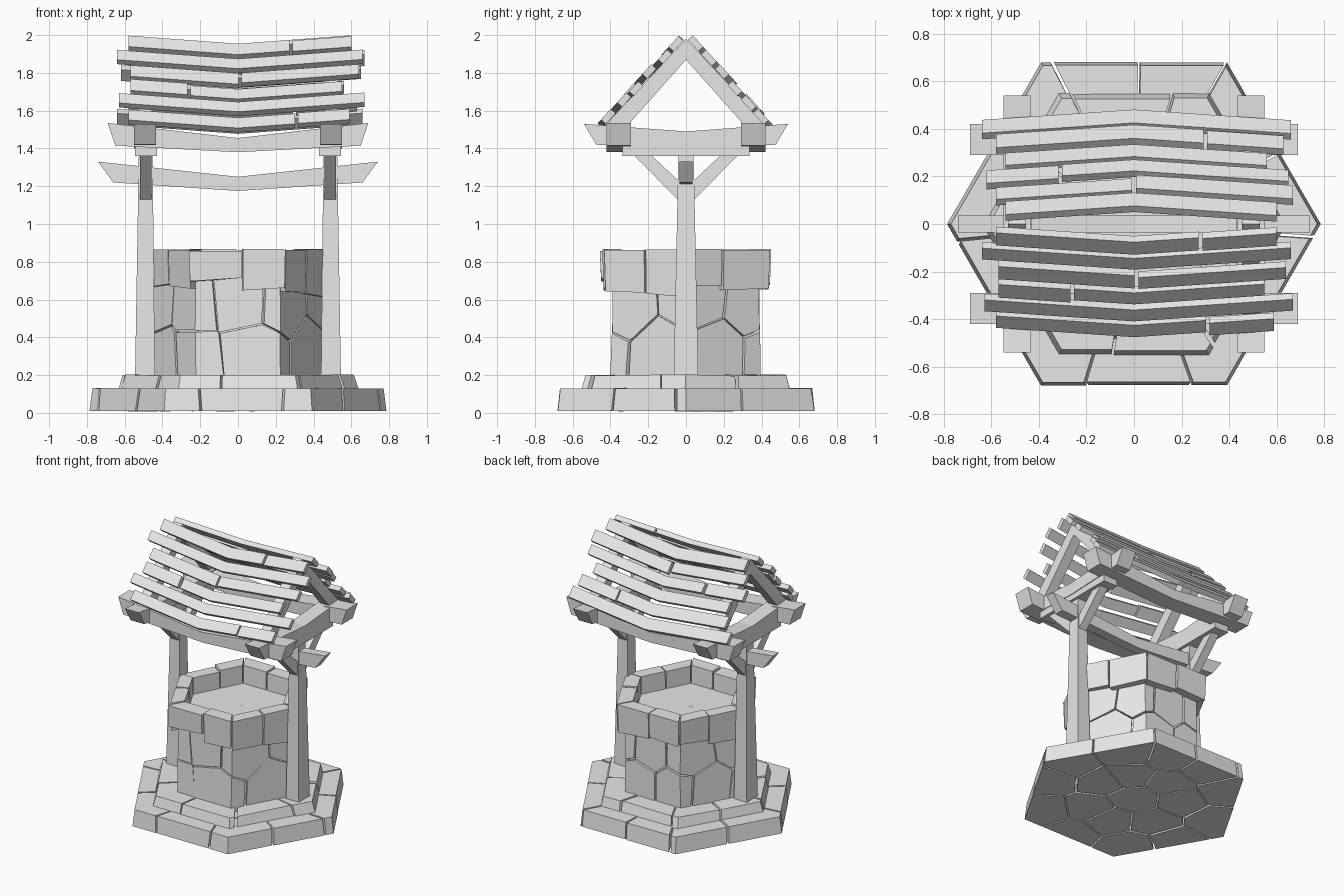
import bpy, bmesh, math, random
from mathutils import Matrix, Vector

random.seed(7)
if "Cube" in bpy.data.objects:
    bpy.data.objects.remove(bpy.data.objects["Cube"])

grey = bpy.data.materials.new("plain_grey")
grey.use_nodes = True
grey.diffuse_color = (0.8, 0.8, 0.8, 1)
grey.node_tree.nodes["Principled BSDF"].inputs["Base Color"].default_value = (0.8, 0.8, 0.8, 1)


def finish(name, bm):
    bmesh.ops.recalc_face_normals(bm, faces=bm.faces)
    mesh = bpy.data.meshes.new(name)
    bm.to_mesh(mesh)
    bm.free()
    mesh.materials.append(grey)
    obj = bpy.data.objects.new(name, mesh)
    bpy.context.scene.collection.objects.link(obj)
    return obj


def loft(bm, lower, upper):
    """Solid between two matching outlines."""
    a = [bm.verts.new(p) for p in lower]
    b = [bm.verts.new(p) for p in upper]
    bm.faces.new(a)
    bm.faces.new(b)
    for i in range(len(a)):
        j = (i + 1) % len(a)
        bm.faces.new((a[i], a[j], b[j], b[i]))


def prism(name, outline, place, lo, hi):
    """Extrude a 2D outline; place(u, v, depth) gives the 3D point."""
    bm = bmesh.new()
    loft(bm, [place(u, v, lo) for u, v in outline], [place(u, v, hi) for u, v in outline])
    return finish(name, bm)


def along_x(u, v, d):
    return Vector((u, d, v))


def along_y(u, v, d):
    return Vector((d, u, v))


def polar(r, turn, z=0.0):
    return Vector((r * math.cos(turn * math.tau), r * math.sin(turn * math.tau), z))


def hexagon(r, z):
    return [polar(r, i / 6, z) for i in range(6)]


def ring_seeds(count, r, z, wobble, start=0.0):
    return [polar(r, (i + start + random.uniform(-wobble, wobble)) / count,
                  z + random.uniform(-0.03, 0.03)) for i in range(count)]


def broken_stone(name, r_low, r_top, z0, z1, seeds, gap, tilt):
    """Hexagonal block split into irregular stones around the seed points."""
    whole = bmesh.new()
    for s in seeds:
        bm = bmesh.new()
        loft(bm, hexagon(r_low, z0), hexagon(r_top, z1))
        for o in seeds:
            if o is s:
                continue
            n = (o - s).normalized()
            bmesh.ops.bisect_plane(bm, geom=bm.verts[:] + bm.edges[:] + bm.faces[:],
                                   plane_co=(s + o) / 2 - n * gap / 2, plane_no=n, clear_outer=True)
            rim = [e for e in bm.edges if e.is_boundary]
            if rim:
                bmesh.ops.holes_fill(bm, edges=rim, sides=0)
        # settle every stone a little differently
        spin = Matrix.Rotation(random.uniform(-tilt, tilt), 3, polar(1, random.random()))
        bmesh.ops.rotate(bm, cent=s, matrix=spin, verts=bm.verts)
        bmesh.ops.translate(bm, vec=polar(random.uniform(-tilt, tilt) / 5, random.random()), verts=bm.verts)
        piece = bpy.data.meshes.new("piece")
        bm.to_mesh(piece)
        bm.free()
        whole.from_mesh(piece)
        bpy.data.meshes.remove(piece)
    return finish(name, whole)


# Stepped stone base
broken_stone("base_slab", 0.785, 0.77, 0.01, 0.13,
             ring_seeds(11, 0.62, 0.07, 0.25, 0.3) + ring_seeds(7, 0.32, 0.07, 0.25) + [Vector((0, 0, 0.07))],
             0.012, 0.012)
broken_stone("step_slab", 0.635, 0.61, 0.12, 0.2,
             ring_seeds(9, 0.5, 0.15, 0.25, 0.2) + [Vector((0, 0, 0.15))], 0.012, 0.03)

# Well wall: two courses of stones around a solid core
broken_stone("well_wall", 0.455, 0.445, 0.17, 0.73,
             ring_seeds(8, 0.32, 0.32, 0.25, 0.4) + ring_seeds(8, 0.32, 0.56, 0.25), 0.01, 0.03)
prism("well_core", [p.xy for p in hexagon(0.42, 0)], lambda u, v, d: Vector((u, v, d)), 0.15, 0.735)

# Rim stones, two for each side
bm = bmesh.new()
corners = [polar(0.49 if i % 3 == 0 else 0.52, i / 6) for i in range(6)]
nodes = []
for i in range(6):
    nodes += [corners[i], corners[i].lerp(corners[(i + 1) % 6], random.uniform(0.42, 0.58))]
for i in range(12):
    p, q = nodes[i], nodes[(i + 1) % 12]
    side = (q - p).normalized() * 0.005
    push = random.uniform(0.96, 1.02)
    low, top = random.uniform(0.6, 0.7), random.uniform(0.855, 0.868)
    shape = [p * 0.76 + side, p * push + side, q * push - side, q * 0.76 - side]
    drop = random.uniform(-0.02, 0.02)
    loft(bm, [v * 0.985 + Vector((0, 0, low + drop * (k > 1))) for k, v in enumerate(shape)],
         [v + Vector((0, 0, top)) for v in shape])
finish("well_rim", bm)


def bent(tip, tip_low, z_tip, z_tip_low, z_mid, z_mid_low):
    """Outline of a beam that sags in the middle."""
    return [(-tip, z_tip), (0, z_mid), (tip, z_tip), (tip_low, z_tip_low), (0, z_mid_low), (-tip_low, z_tip_low)]


# Sagging cross bar between the posts
prism("cross_bar", bent(0.74, 0.66, 1.33, 1.22, 1.25, 1.175), along_x, -0.035, 0.035)

for s, word in ((1, "left"), (-1, "right")):
    # Tapered post
    bm = bmesh.new()
    rect = ((0.44, 0.545, 0.065, 0.19), (0.452, 0.525, 0.04, 1.38))
    loft(bm, *[[Vector((s * x, y, z)) for x, y in ((a, -w), (b, -w), (b, w), (a, w))] for a, b, w, z in rect])
    finish(word + "_post", bm)

    # Post cap, sagging tie beam and rafters
    prism(word + "_post_cap", [(-0.335, 1.36), (0.335, 1.36), (0.335, 1.43), (-0.335, 1.43)],
          along_y, s * 0.43, s * 0.545)
    prism(word + "_tie_beam", bent(0.54, 0.475, 1.53, 1.42, 1.49, 1.40), along_y, s * 0.435, s * 0.55)
    prism(word + "_rafters", [(-0.44, 1.51), (0, 1.98), (0.44, 1.51), (0.32, 1.51), (0, 1.87), (-0.32, 1.51)],
          along_y, s * 0.455, s * 0.53)

    # Diagonal braces to front and back
    for f, end in ((-1, "front"), (1, "back")):
        prism(word + "_" + end + "_brace",
              [(f * 0.02, 1.13), (f * 0.045, 1.13), (f * 0.28, 1.37), (f * 0.19, 1.37), (f * 0.02, 1.21)],
              along_y, s * 0.457, s * 0.52)

# Eave beams
for f, end in ((-1, "front"), (1, "back")):
    prism(end + "_eave_beam", bent(0.69, 0.65, 1.535, 1.415, 1.455, 1.38), along_x, f * 0.29, f * 0.42)

# Roof boards: left end, right end, joint position (None for a whole board)
rows = {
    -1: [(-0.58, 0.60, 0.28), (-0.64, 0.66, None), (-0.57, 0.64, 0.01),
         (-0.57, 0.55, -0.26), (-0.63, 0.67, None), (-0.58, 0.59, 0.31)],
    1: [(-0.54, 0.60, None), (-0.58, 0.67, 0.0), (-0.62, 0.65, -0.31),
        (-0.54, 0.56, None), (-0.58, 0.63, 0.30), (-0.64, 0.66, None)],
}
down = Vector((0, 0.675, -0.738))
out = Vector((0, 0.738, 0.675))


def sag(x):
    return 0.06 * (1 - abs(x) / 0.6)


for f, end in ((-1, "front"), (1, "back")):
    def on_slope(u, v, d):
        p = Vector((u, 0.01, 1.975)) + down * v + out * d
        p.y *= f
        return p

    for r, (x0, x1, joint) in enumerate(rows[f]):
        spans = [(x0, x1)] if joint is None else [(x0, joint - 0.008), (joint + 0.008, x1)]
        for k, (a, b) in enumerate(spans):
            xs = [a] + ([0] if a < 0 < b else []) + [b]
            start = r * 0.105 + k * 0.006
            width = random.uniform(0.07, 0.085)
            lift = 0 if r == 0 else random.uniform(-0.008, 0.006)
            outline = [(x, start + sag(x)) for x in xs] + [(x, start + width + sag(x)) for x in reversed(xs)]
            prism(f"{end}_roof_board_{r + 1}_{k + 1}", outline, on_slope, lift, lift + 0.035)
